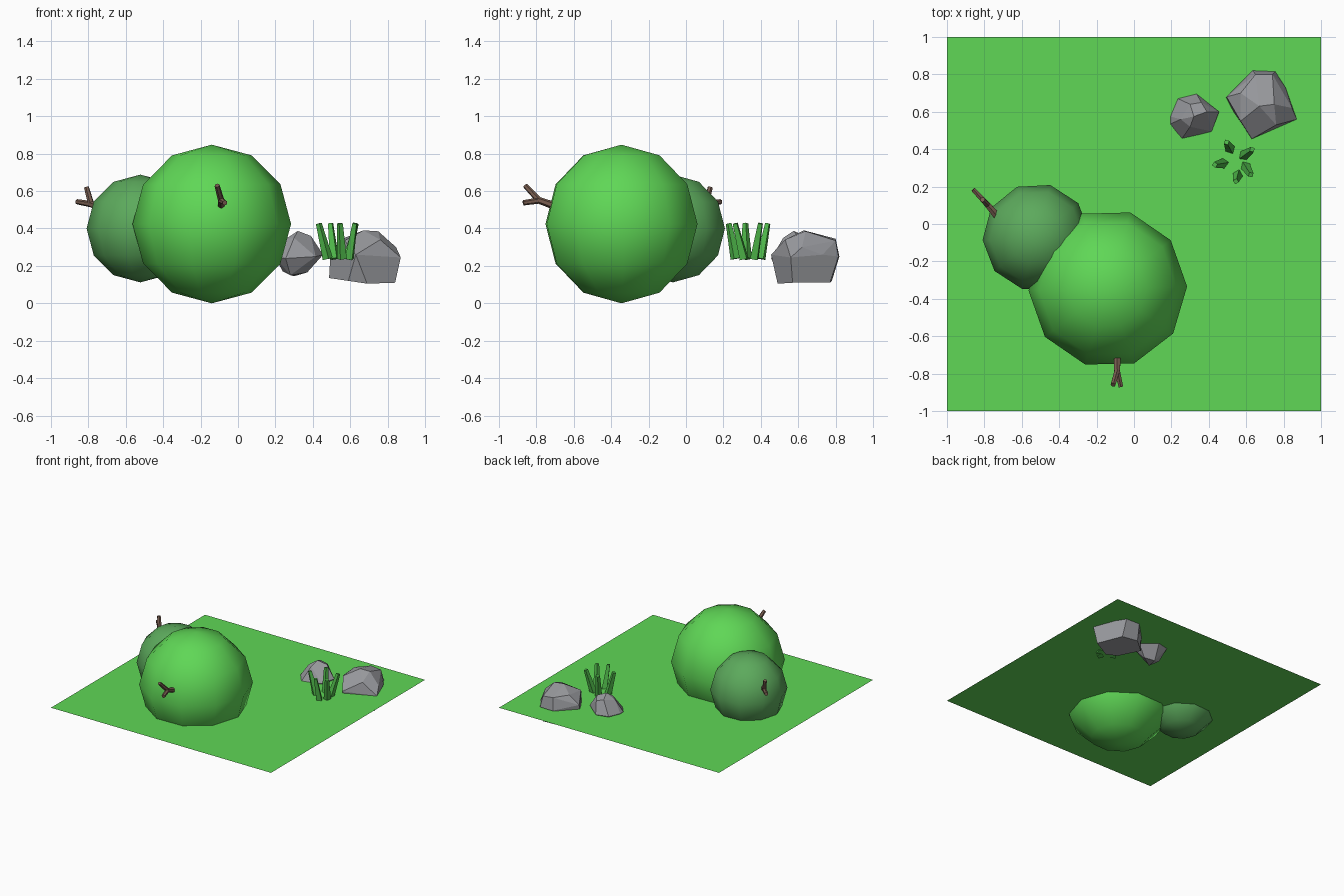
import bpy, bmesh, math
from mathutils import Vector

if "Cube" in bpy.data.objects:
    bpy.data.objects.remove(bpy.data.objects["Cube"])


def material(name, rgb):
    m = bpy.data.materials.new(name)
    m.diffuse_color = (*rgb, 1)
    m.use_nodes = True
    m.node_tree.nodes["Principled BSDF"].inputs["Base Color"].default_value = m.diffuse_color
    return m


LEAF = material("bright leaf green", (0.115, 0.68, 0.093))
DULL = material("dull leaf green", (0.107, 0.40, 0.107))
BLADE = material("grass green", (0.08, 0.49, 0.07))
STONE = material("stone grey", (0.32, 0.325, 0.345))
BARK = material("bark brown", (0.19, 0.11, 0.08))


def finish(name, bm, mat, smooth=False):
    me = bpy.data.meshes.new(name)
    bm.to_mesh(me)
    bm.free()
    me.materials.append(mat)
    for p in me.polygons:
        p.use_smooth = smooth
    ob = bpy.data.objects.new(name, me)
    bpy.context.collection.objects.link(ob)
    return ob


def bush(name, centre, radius, turn, mat):
    bm = bmesh.new()
    bmesh.ops.create_uvsphere(bm, u_segments=10, v_segments=6, radius=radius)
    ob = finish(name, bm, mat, True)
    ob.location = centre
    ob.rotation_euler.z = math.radians(turn)


def add_stick(bm, a, b, r1, r2, sides):
    a, b = Vector(a), Vector(b)
    d = b - a
    new = bmesh.ops.create_cone(bm, cap_ends=True, segments=sides, radius1=r1,
                                radius2=r2, depth=d.length)["verts"]
    rot = d.to_track_quat('Z', 'Y')
    for v in new:
        v.co = rot @ v.co + (a + b) / 2


def twig(name, base, fork, tips):
    bm = bmesh.new()
    add_stick(bm, base, fork, 0.021, 0.018, 6)
    for t in tips:
        add_stick(bm, fork, t, 0.017, 0.014, 6)
    finish(name, bm, BARK)


def rock(name, points):
    bm = bmesh.new()
    for p in points:
        bm.verts.new(p)
    bmesh.ops.convex_hull(bm, input=bm.verts)
    loose = [v for v in bm.verts if not v.link_faces]
    bmesh.ops.delete(bm, geom=loose, context='VERTS')
    bmesh.ops.dissolve_limit(bm, angle_limit=math.radians(12),
                             verts=bm.verts, edges=bm.edges)
    bmesh.ops.recalc_face_normals(bm, faces=bm.faces)
    finish(name, bm, STONE)


# Flat lawn
bm = bmesh.new()
bmesh.ops.create_grid(bm, x_segments=1, y_segments=1, size=1)
finish("lawn", bm, LEAF).location.z = 0.245

# Two round bushes sunk through the lawn
bush("large_bush", (-0.14, -0.345, 0.424), 0.424, 19.5, LEAF)
bush("small_bush", (-0.522, -0.07, 0.40), 0.288, 21, DULL)

# Forked twigs poking out of the bushes
twig("front_twig", (-0.09, -0.70, 0.52), (-0.09, -0.785, 0.55),
     [(-0.112, -0.86, 0.63), (-0.07, -0.87, 0.537)])
twig("side_twig", (-0.735, 0.045, 0.51), (-0.785, 0.105, 0.53),
     [(-0.86, 0.185, 0.543), (-0.81, 0.13, 0.62)])

# Faceted rocks
rock("large_rock", [
    (.487, .66, .135), (.59, .51, .12), (.84, .57, .11), (.76, .77, .11),
    (.62, .78, .12), (.69, .49, .105),
    (.495, .68, .28), (.63, .455, .26), (.87, .56, .245), (.755, .815, .25),
    (.635, .82, .25), (.81, .73, .26),
    (.57, .55, .335), (.57, .70, .35), (.65, .80, .345), (.74, .80, .335),
    (.845, .62, .30), (.76, .53, .34), (.67, .63, .39), (.75, .64, .385)])
rock("small_rock", [
    (.28, .51, .15), (.30, .60, .145), (.24, .58, .17), (.37, .56, .165),
    (.195, .575, .25), (.235, .67, .25), (.335, .695, .25), (.455, .60, .26),
    (.415, .495, .25), (.255, .455, .24), (.195, .535, .25),
    (.25, .56, .34), (.30, .64, .36), (.32, .575, .387), (.39, .60, .36),
    (.30, .52, .35), (.36, .65, .34)])

# Tuft of five tapered blades leaning outwards: (base x, y, tip x, y)
bm = bmesh.new()
for bx, by, tx, ty in [(.515, .40, .495, .437), (.585, .365, .632, .398),
                       (.595, .31, .625, .263), (.555, .265, .545, .228),
                       (.48, .325, .432, .317)]:
    add_stick(bm, (bx, by, .238), (tx, ty, .427), .028, .016, 4)
finish("grass_tuft", bm, BLADE)
